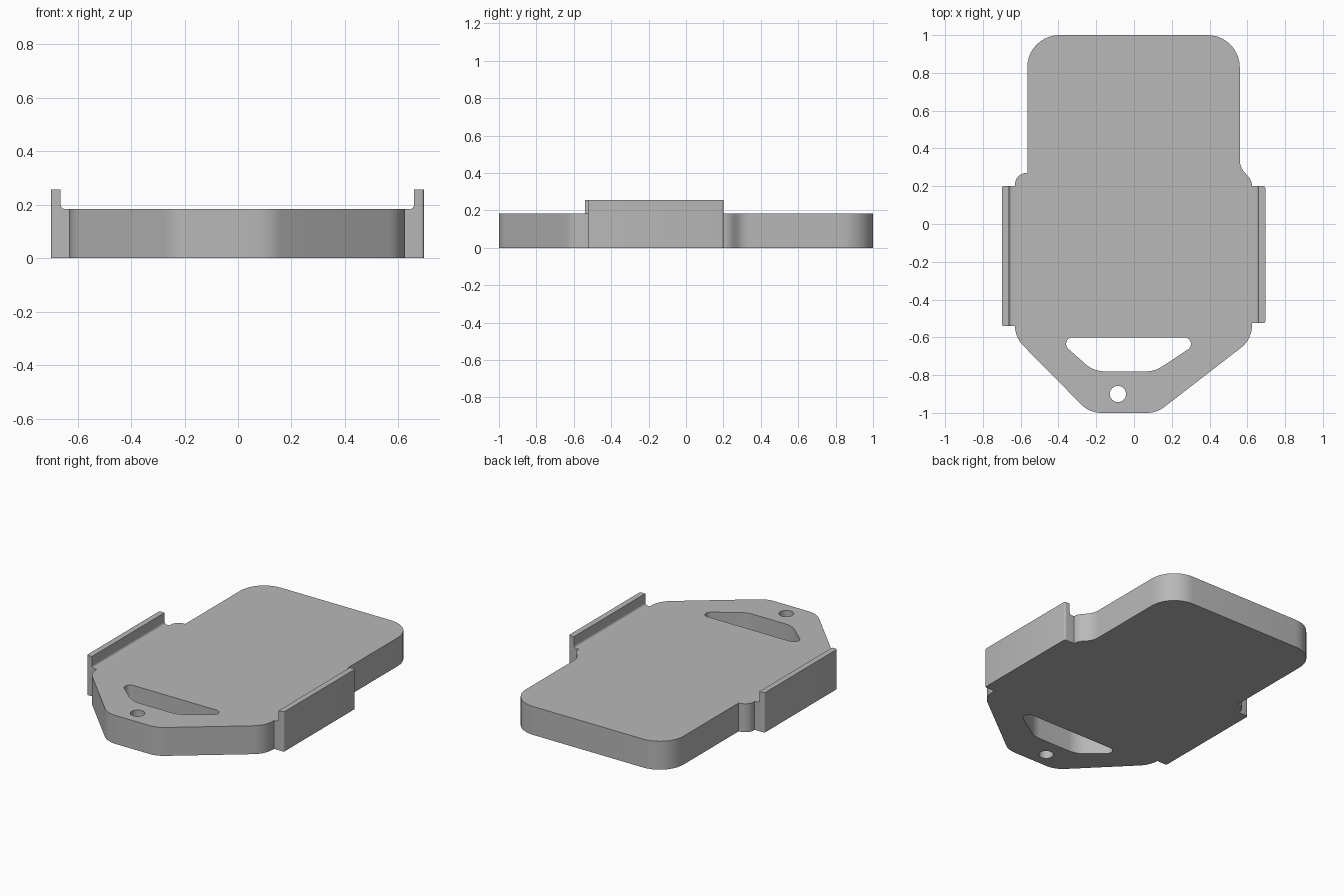
import bpy, bmesh, math
from mathutils import Vector, Matrix

cube = bpy.data.objects.get("Cube")
if cube:
    bpy.data.objects.remove(cube, do_unlink=True)

PLATE_TOP = 0.183
RAIL_TOP = 0.256

grey = bpy.data.materials.new("neutral grey")
grey.use_nodes = True
grey.diffuse_color = (0.48, 0.48, 0.48, 1)
grey.node_tree.nodes["Principled BSDF"].inputs["Base Color"].default_value = (0.48, 0.48, 0.48, 1)


def rounded(corners, steps=10):
    """Outline from (x, y, radius) corners, each replaced by an arc."""
    out = []
    for i, (x, y, r) in enumerate(corners):
        p = Vector((x, y))
        if r == 0:
            out.append(p)
            continue
        a = (Vector(corners[i - 1][:2]) - p).normalized()
        b = (Vector(corners[(i + 1) % len(corners)][:2]) - p).normalized()
        half = a.angle(b) / 2
        centre = p + (a + b).normalized() * r / math.sin(half)
        start = p + a * r / math.tan(half) - centre
        end = p + b * r / math.tan(half) - centre
        sweep = -start.angle_signed(end)
        for k in range(steps + 1):
            out.append(centre + Matrix.Rotation(sweep * k / steps, 2) @ start)
    return out


def prism(name, outline, direction, place):
    """Extrude a 2D outline, placed in space by a function, along a direction."""
    bm = bmesh.new()
    face = bm.faces.new([bm.verts.new(place(p)) for p in outline])
    new = bmesh.ops.extrude_face_region(bm, geom=[face])["geom"]
    moved = [v for v in new if isinstance(v, bmesh.types.BMVert)]
    bmesh.ops.translate(bm, verts=moved, vec=direction)
    bmesh.ops.recalc_face_normals(bm, faces=bm.faces)
    mesh = bpy.data.meshes.new(name)
    bm.to_mesh(mesh)
    bm.free()
    mesh.materials.append(grey)
    obj = bpy.data.objects.new(name, mesh)
    bpy.context.collection.objects.link(obj)
    return obj


def smooth(obj):
    bpy.ops.object.select_all(action="DESELECT")
    obj.select_set(True)
    bpy.context.view_layer.objects.active = obj
    bpy.ops.object.shade_smooth_by_angle(angle=math.radians(30))


# Base plate: tapered front, wide middle, narrower rounded back
plate = prism("base_plate", rounded([
    (-0.235, -1, 0.15), (0.12, -1, 0.15),
    (0.625, -0.61, 0.15), (0.625, 0.23, 0.08),
    (0.56, 0.30, 0.1), (0.56, 1, 0.17),
    (-0.565, 1, 0.17), (-0.565, 0.27, 0),
    (-0.63, 0.27, 0.06), (-0.63, -0.60, 0.15),
]), (0, 0, PLATE_TOP), lambda p: (p.x, p.y, 0))

# Strap slot and round hole cut through the front
slot = prism("slot_cutter", rounded([
    (-0.417, -0.60, 0.035), (-0.213, -0.78, 0.15),
    (0.11, -0.78, 0.15), (0.383, -0.60, 0.035),
]), (0, 0, 0.6), lambda p: (p.x, p.y, -0.2))
circle = [Vector((math.cos(t), math.sin(t))) * 0.043
          for t in (math.tau * k / 40 for k in range(40))]
hole = prism("hole_cutter", circle, (0, 0, 0.6),
             lambda p: (p.x - 0.085, p.y - 0.9, -0.2))
for cutter in (slot, hole):
    cut = plate.modifiers.new(cutter.name, "BOOLEAN")
    cut.operation = "DIFFERENCE"
    cut.solver = "EXACT"
    cut.object = cutter

# Bake the cuts so that the sharp edges are marked on the final shape
bpy.context.view_layer.update()
baked = bpy.data.meshes.new_from_object(
    plate.evaluated_get(bpy.context.evaluated_depsgraph_get()))
plate.modifiers.clear()
plate.data = baked
for cutter in (slot, hole):
    bpy.data.objects.remove(cutter, do_unlink=True)
smooth(plate)


# Side rails: raised lip with a small fillet down to the plate
def rail(name, side, inner, outer, front, back):
    lip = outer - 0.037
    profile = rounded([
        (inner, 0, 0), (outer, 0, 0), (outer, RAIL_TOP, 0),
        (lip, RAIL_TOP, 0), (lip, PLATE_TOP, 0.016), (inner, PLATE_TOP, 0),
    ], steps=6)
    obj = prism(name, profile, (0, back - front, 0),
                lambda p: (side * p.x, front, p.y))
    # Soften the two outer upright edges
    bm = bmesh.new()
    bm.from_mesh(obj.data)
    edges = [e for e in bm.edges
             if all(abs(abs(v.co.x) - outer) < 1e-4 for v in e.verts)
             and abs(e.verts[0].co.z - e.verts[1].co.z) > 0.1]
    bmesh.ops.bevel(bm, geom=edges, offset=0.01, segments=4,
                    profile=0.5, affect="EDGES")
    bm.to_mesh(obj.data)
    bm.free()
    smooth(obj)


rail("left_rail", 1, 0.625, 0.695, -0.525, 0.2)
rail("right_rail", -1, 0.63, 0.70, -0.54, 0.2)
